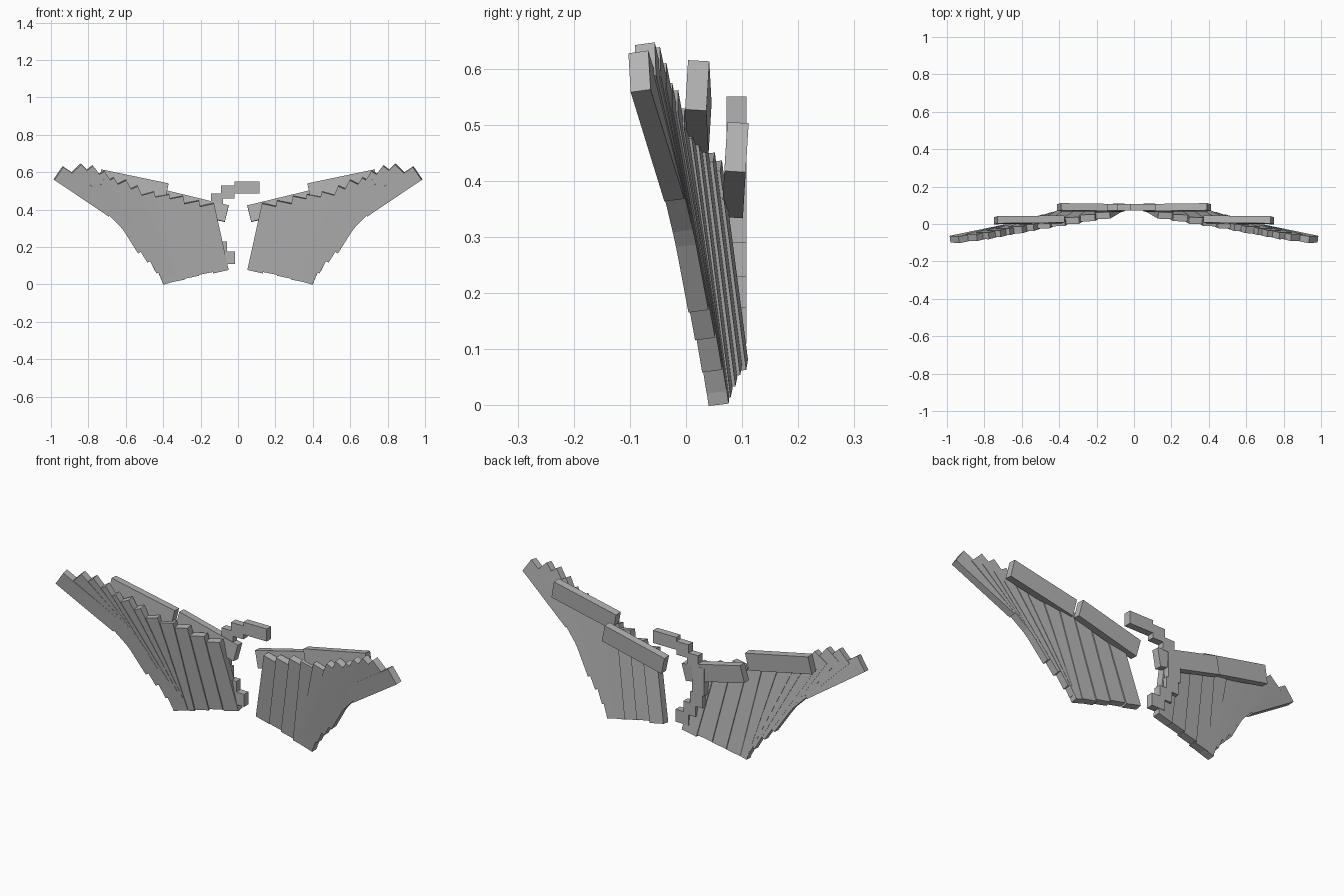
import bpy
import bmesh
from mathutils import Vector, Matrix

if "Cube" in bpy.data.objects:
    bpy.data.objects.remove(bpy.data.objects["Cube"])

GREY = (0.45, 0.45, 0.45, 1)
grey = bpy.data.materials.new("wing grey")
grey.use_nodes = True
grey.diffuse_color = GREY
grey.node_tree.nodes["Principled BSDF"].inputs["Base Color"].default_value = GREY


def beam(name, start, end, width, depth, back):
    """Flat box running from start to end, its broad side facing along back."""
    start, end = Vector(start), Vector(end)
    along = (end - start).normalized()
    side = along.cross(Vector(back)).normalized()
    normal = side.cross(along)
    frame = Matrix((side, normal, along)).transposed().to_4x4()
    frame.translation = (start + end) / 2
    size = Matrix.Diagonal((width, depth, (end - start).length, 1))
    bm = bmesh.new()
    bmesh.ops.create_cube(bm, size=1, matrix=frame @ size)
    mesh = bpy.data.meshes.new(name)
    bm.to_mesh(mesh)
    bm.free()
    mesh.materials.append(grey)
    obj = bpy.data.objects.new(name, mesh)
    bpy.context.collection.objects.link(obj)
    return obj


def mirrored(obj):
    obj.modifiers.new("other wing", 'MIRROR').use_axis[0] = True


def on_wing(x, z):
    """Point on the swept, forward leaning wing plane."""
    return (x, 0.111 - 0.14 * x - 0.1 * z, z)


# Feathers, fanned from the wing tip inwards: top x, z, bottom x, z
feathers = [
    (.96, .595, .67, .40), (.87, .615, .60, .34), (.81, .61, .545, .27),
    (.75, .585, .50, .19), (.70, .55, .45, .14), (.635, .54, .40, .08),
    (.575, .51, .37, .04), (.49, .485, .36, .012), (.41, .475, .325, .02),
    (.335, .465, .25, .04), (.25, .44, .175, .06), (.17, .425, .092, .07),
]
for i, (tx, tz, bx, bz) in enumerate(feathers):
    mirrored(beam(f"feather_{i + 1}", on_wing(bx, bz), on_wing(tx, tz),
                  0.084, 0.036, (0.06, 1, 0.1)))

# Wing arm bones along the upper back edge
mirrored(beam("inner_wing_bone", (.06, .085, .378), (.40, .09, .46), .09, .038, (0, 1, -.06)))
mirrored(beam("outer_wing_bone", (.38, .024, .495), (.74, .02, .57), .09, .038, (0, 1, -.06)))

# Stepped tail behind the right wing: x from, x to, z from, z to
tail = [
    (-.02, .115, .485, .55), (-.09, -.02, .46, .53), (-.145, -.08, .42, .487),
    (-.18, -.11, .285, .43), (-.17, -.10, .22, .29), (-.13, -.06, .165, .23),
    (-.09, -.015, .11, .175),
]
for i, (x0, x1, z0, z1) in enumerate(tail):
    x = (x0 + x1) / 2
    beam(f"tail_block_{i + 1}", (x, .09, z0), (x, .09, z1), x1 - x0, .036, (0, 1, 0))
